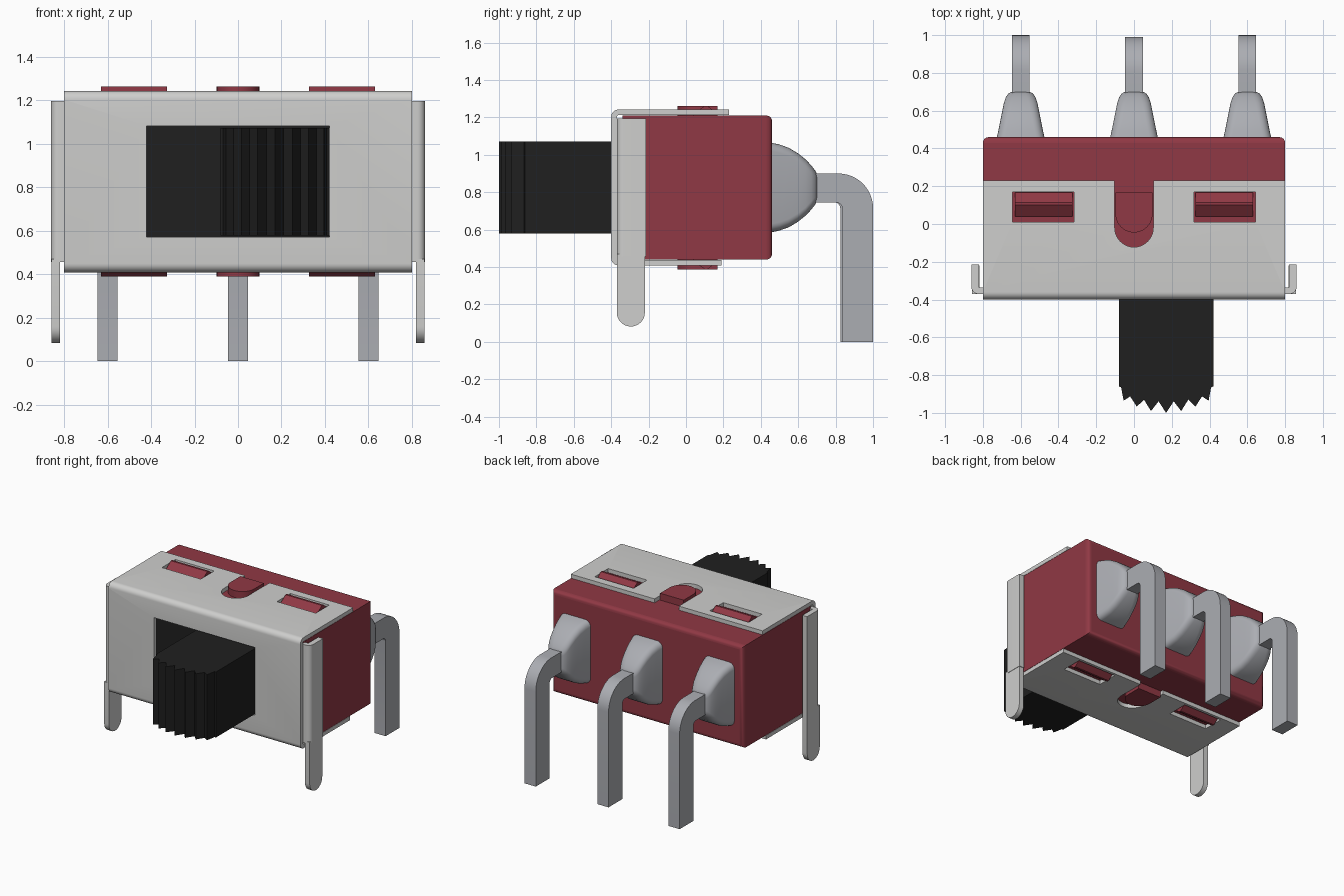
import bpy, bmesh, math
from mathutils import Vector

if "Cube" in bpy.data.objects:
    bpy.data.objects.remove(bpy.data.objects["Cube"])


def material(name, rgb):
    m = bpy.data.materials.new(name)
    m.diffuse_color = (*rgb, 1)
    m.use_nodes = True
    m.node_tree.nodes["Principled BSDF"].inputs["Base Color"].default_value = m.diffuse_color
    return m


STEEL = material("light steel", (0.62, 0.62, 0.61))
PIN = material("grey pin metal", (0.41, 0.42, 0.45))
RED = material("dark red plastic", (0.28, 0.040, 0.058))
BLACK = material("black plastic", (0.014, 0.014, 0.014))
MIDZ = 0.825                      # plane of symmetry between top and bottom


def finish(bm, name, mat, smooth=30):
    bmesh.ops.recalc_face_normals(bm, faces=bm.faces)
    me = bpy.data.meshes.new(name)
    bm.to_mesh(me)
    bm.free()
    ob = bpy.data.objects.new(name, me)
    bpy.context.collection.objects.link(ob)
    if mat:
        me.materials.append(mat)
    activate(ob)
    bpy.ops.object.shade_smooth_by_angle(angle=math.radians(smooth))
    return ob


def activate(ob):
    bpy.ops.object.select_all(action='DESELECT')
    ob.select_set(True)
    bpy.context.view_layer.objects.active = ob


def prism(name, pts, axis, lo, hi, mat=None):
    """Extrude a 2D outline along an axis (x: y,z  y: x,z  z: x,y)."""
    place = {'x': lambda p, t: (t, p[0], p[1]),
             'y': lambda p, t: (p[0], t, p[1]),
             'z': lambda p, t: (p[0], p[1], t)}[axis]
    bm = bmesh.new()
    f = bm.faces.new([bm.verts.new(place(p, lo)) for p in pts])
    ext = bmesh.ops.extrude_face_region(bm, geom=[f])
    d = Vector(place((0, 0), hi - lo))
    bmesh.ops.translate(bm, vec=d, verts=[v for v in ext['geom'] if isinstance(v, bmesh.types.BMVert)])
    return finish(bm, name, mat)


def rect(a, b, c, d):
    return [(a, c), (b, c), (b, d), (a, d)]


def arc(cx, cy, r, a0, a1, n=8):
    return [(cx + r * math.cos(math.radians(a0 + (a1 - a0) * i / n)),
             cy + r * math.sin(math.radians(a0 + (a1 - a0) * i / n))) for i in range(n + 1)]


def apply_mods(ob):
    activate(ob)
    for m in list(ob.modifiers):
        bpy.ops.object.modifier_apply(modifier=m.name)


def cut(ob, cutter):
    cutter.hide_render = True
    m = ob.modifiers.new("cut", 'BOOLEAN')
    m.operation, m.solver, m.object = 'DIFFERENCE', 'EXACT', cutter
    apply_mods(ob)
    bpy.data.objects.remove(cutter)


# Red housing with rounded back edges
body = prism("housing", rect(-0.8, 0.8, 0.44, 1.21), 'y', -0.34, 0.46, RED)
bm = bmesh.new()
bm.from_mesh(body.data)
back = [e for e in bm.edges if all(v.co.y > 0.4 for v in e.verts)]
longs = [e for e in bm.edges if abs(e.verts[0].co.y - e.verts[1].co.y) > 0.5]
bmesh.ops.bevel(bm, geom=back, offset=0.03, segments=4, profile=0.5, affect='EDGES')
bm.to_mesh(body.data)
bm.free()
activate(body)
bpy.ops.object.shade_smooth_by_angle(angle=math.radians(40))

# Folded steel shell, open at the back
outer = [(0.23, 1.242)] + arc(-0.36, 1.202, 0.04, 90, 180) + arc(-0.36, 0.448, 0.04, 180, 270) + [(0.19, 0.408)]
inner = [(0.19, 0.438)] + arc(-0.36, 0.448, 0.01, 270, 180, 4) + arc(-0.36, 1.202, 0.01, 180, 90, 4) + [(0.23, 1.212)]
shell = prism("steel_shell", outer + inner, 'x', -0.8, 0.8, STEEL)
for s in (-1, 1):
    cut(shell, prism("window_cutter", rect(s * 0.48 - 0.162, s * 0.48 + 0.162, 0.01, 0.17), 'z', 0, 2))
cut(shell, prism("notch_cutter", arc(0, -0.02, 0.102, 180, 360, 20) + [(0.102, 0.4), (-0.102, 0.4)], 'z', 0, 2))
cut(shell, prism("slot_cutter", rect(-0.42, 0.42, 0.57, 1.08), 'y', -0.6, -0.2))
activate(shell)
bpy.ops.object.shade_smooth_by_angle(angle=math.radians(30))

# Red catches on the top and bottom of the housing
for side in (1, -1):
    def h(z):
        return z if side > 0 else 2 * MIDZ - z
    tag = "top" if side > 0 else "bottom"
    for s in (-1, 1):
        ridge = [(0.04, h(1.2)), (0.04, h(1.22)), (0.10, h(1.262)), (0.115, h(1.262)), (0.168, h(1.22)), (0.168, h(1.2))]
        prism(f"{tag}_catch", ridge, 'x', s * 0.478 - 0.152, s * 0.478 + 0.152, RED)
    lo, hi = sorted((h(1.2), h(1.262)))
    prism(f"{tag}_centre_boss", arc(0, 0.053, 0.098, 180, 360, 20) + [(0.098, 0.168), (-0.098, 0.168)],
          'z', lo, hi, RED)

# Black slider plate seen in the slot, and the ribbed knob
prism("slider_plate", rect(-0.5, 0.5, 0.5, 1.15), 'y', -0.355, -0.33, BLACK)
knob = [(0.42, -0.34), (-0.08, -0.34), (-0.08, -0.86)]
tips = [(-0.055, -0.935), (0.015, -0.967), (0.09, -0.99), (0.17, -1.0), (0.25, -0.99), (0.325, -0.967), (0.395, -0.935)]
for i, t in enumerate(tips):
    if i:
        x = (t[0] + tips[i - 1][0]) / 2
        knob.append((x, -0.94 + 0.75 * (x - 0.17) ** 2))
    else:
        knob.append((-0.068, -0.865))
    knob.append(t)
knob += [(0.408, -0.865), (0.42, -0.86)]
prism("slider_knob", knob, 'z', 0.578, 1.072, BLACK)

# Side brackets with rounded mounting legs
for s in (-1, 1):
    prof = [(0.79, -0.335), (0.79, -0.37)] + arc(0.825, -0.335, 0.035, 270, 360) + \
           [(0.86, -0.215), (0.82, -0.215), (0.82, -0.335)]
    prism("side_bracket", [(s * x, y) for x, y in prof], 'z', 0.455, 1.195, STEEL)
    leg = [(-0.22, 0.47), (-0.37, 0.47)] + arc(-0.295, 0.157, 0.075, 180, 360, 16)
    lo, hi = sorted((s * 0.818, s * 0.857))
    prism("mounting_leg", leg, 'x', lo, hi, STEEL)


# Terminal bulbs: rounded rectangles lofted along y
def bulb(cx):
    bm = bmesh.new()
    rings = []
    stations = [(0.44, 0.13, 0.243), (0.50, 0.117, 0.23), (0.55, 0.107, 0.212), (0.60, 0.097, 0.182),
                (0.64, 0.089, 0.15), (0.67, 0.079, 0.118), (0.69, 0.066, 0.092), (0.70, 0.048, 0.072)]
    for y, hx, hz in stations:
        r = min(0.045, hx * 0.6)
        pts = []
        for sx, sz, a in ((1, 1, 0), (-1, 1, 90), (-1, -1, 180), (1, -1, 270)):
            pts += arc(cx + sx * (hx - r), MIDZ + sz * (hz - r), r, a, a + 90, 5)
        rings.append([bm.verts.new((p[0], y, p[1])) for p in pts])
    n = len(rings[0])
    for a, b in zip(rings, rings[1:]):
        for i in range(n):
            bm.faces.new((a[i], a[(i + 1) % n], b[(i + 1) % n], b[i]))
    bm.faces.new(rings[0])
    bm.faces.new(rings[-1])
    finish(bm, "terminal_bulb", PIN, 50)


# Bent pins
for cx, end in ((-0.6, 1.0), (0, 0.99), (0.6, 1.0)):
    bulb(cx)
    path = [(0.66, 0.90)] + arc(end - 0.185, 0.715, 0.185, 90, 0, 12) + [(end, 0), (end - 0.165, 0)] + \
        arc(end - 0.195, 0.715, 0.03, 0, 90, 5) + [(0.66, 0.745)]
    prism("terminal_pin", path, 'x', cx - 0.047, cx + 0.047, PIN)
